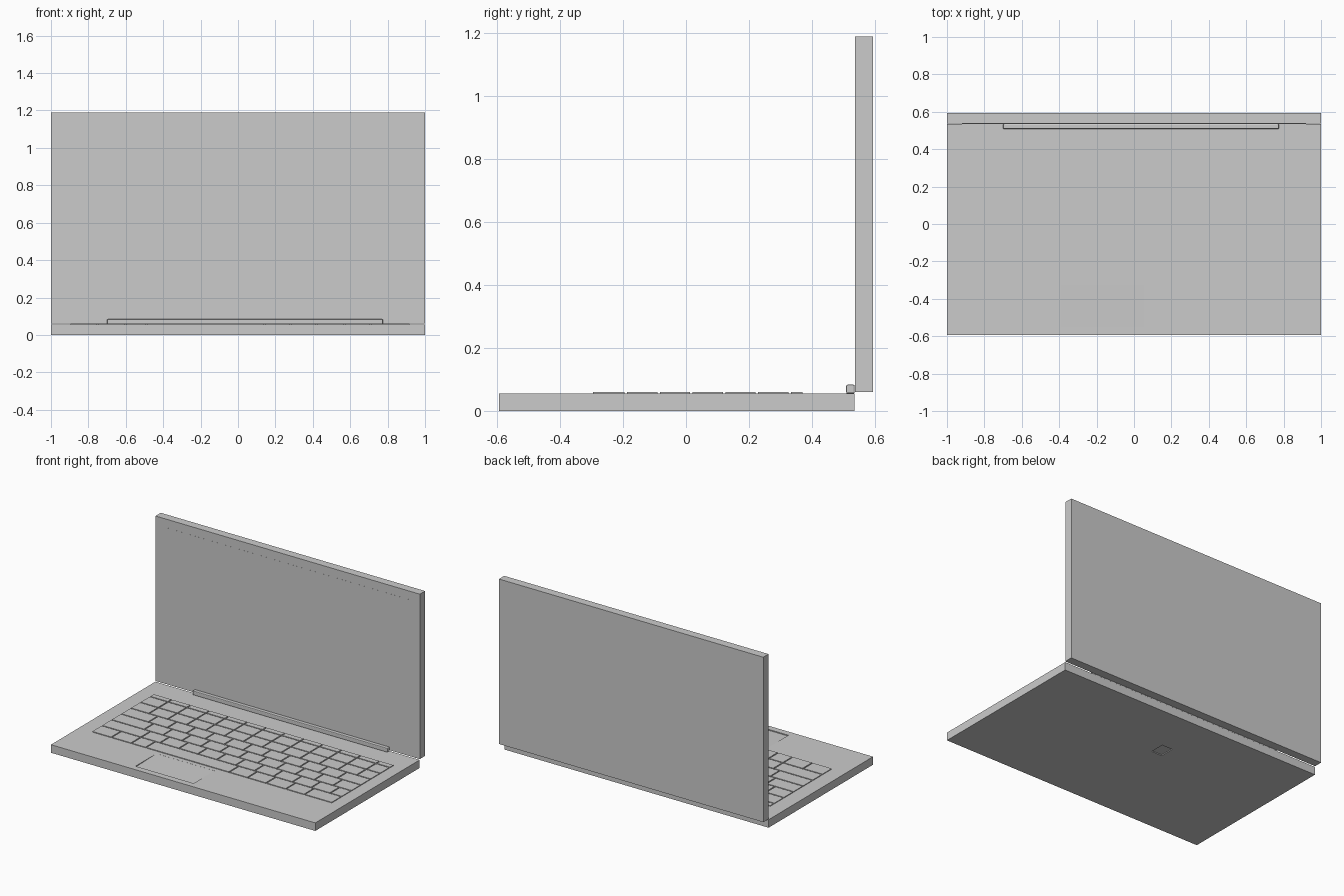
import bpy

if "Cube" in bpy.data.objects:
    bpy.data.objects.remove(bpy.data.objects["Cube"])

D = bpy.data


def box(name, x0, x1, y0, y1, z0, z1, bevel=0.0, segments=1):
    """Axis-aligned box given by its limits."""
    bpy.ops.mesh.primitive_cube_add(size=1)
    ob = bpy.context.object
    ob.name = name
    lims = ((x0, x1), (y0, y1), (z0, z1))
    for v in ob.data.vertices:
        v.co = [lim[1] if c > 0 else lim[0] for c, lim in zip(v.co, lims)]
    if bevel:
        m = ob.modifiers.new("soft_edges", 'BEVEL')
        m.width = bevel
        m.segments = segments
    return ob


def cut(target, cutter):
    """Subtract the cutter and discard it."""
    m = target.modifiers.new("recess", 'BOOLEAN')
    m.operation = 'DIFFERENCE'
    m.solver = 'EXACT'
    m.object = cutter
    cutter.hide_render = True
    bpy.context.view_layer.objects.active = target
    bpy.ops.object.modifier_apply(modifier=m.name)
    D.objects.remove(cutter, do_unlink=True)


TOP = 0.055

# base slab
base = box("base", -1, 1, -0.593, 0.535, 0, TOP)

# touchpad: shallow recess, deepest at the front edge
pad = box("touchpad_cutter", -0.39, 0.05, -0.55, -0.325, TOP - 0.0005, 0.08)
for v in pad.data.vertices:
    if v.co.z < TOP and v.co.y < -0.5:
        v.co.z -= 0.006
cut(base, pad)

# small square recess in the underside
cut(base, box("underside_cutter", -0.13, -0.05, 0.11, 0.21, -0.05, 0.006))

# upright lid with a nearly flush display panel
box("lid", -1, 1, 0.536, 0.593, 0.06, 1.188)
box("display_panel", -0.92, 0.92, 0.5355, 0.54, 0.12, 1.13)

# hinge bar
box("hinge", -0.70, 0.775, 0.508, 0.535, TOP, 0.084, 0.005, 2)

# keyboard: rows front to back, each a list of key boundaries along x
LEFT, RIGHT, PITCH, GAP = -0.90, 0.92, 0.143, 0.004


def row_edges(first):
    edges = [LEFT, LEFT + first]
    while edges[-1] + PITCH < RIGHT - 0.09:
        edges.append(edges[-1] + PITCH)
    return edges + [RIGHT]


rows = [(-0.299, -0.191, [LEFT, -0.75, -0.60, -0.49, 0.14, 0.28, 0.42, 0.57, 0.71, RIGHT])]
for i, first in enumerate((0.30, 0.25, 0.21, 0.14)):
    y = -0.191 + 0.104 * i
    rows.append((y, y + 0.104, row_edges(first)))
rows.append((0.225, 0.329, row_edges(0.14)))
rows.append((0.329, 0.374, row_edges(0.14)))

for r, (y0, y1, edges) in enumerate(rows):
    for k, (x0, x1) in enumerate(zip(edges, edges[1:])):
        box(f"key_{r + 1}_{k + 1}", x0 + GAP, x1 - GAP, y0 + GAP, y1 - GAP,
            TOP - 0.002, 0.06)
